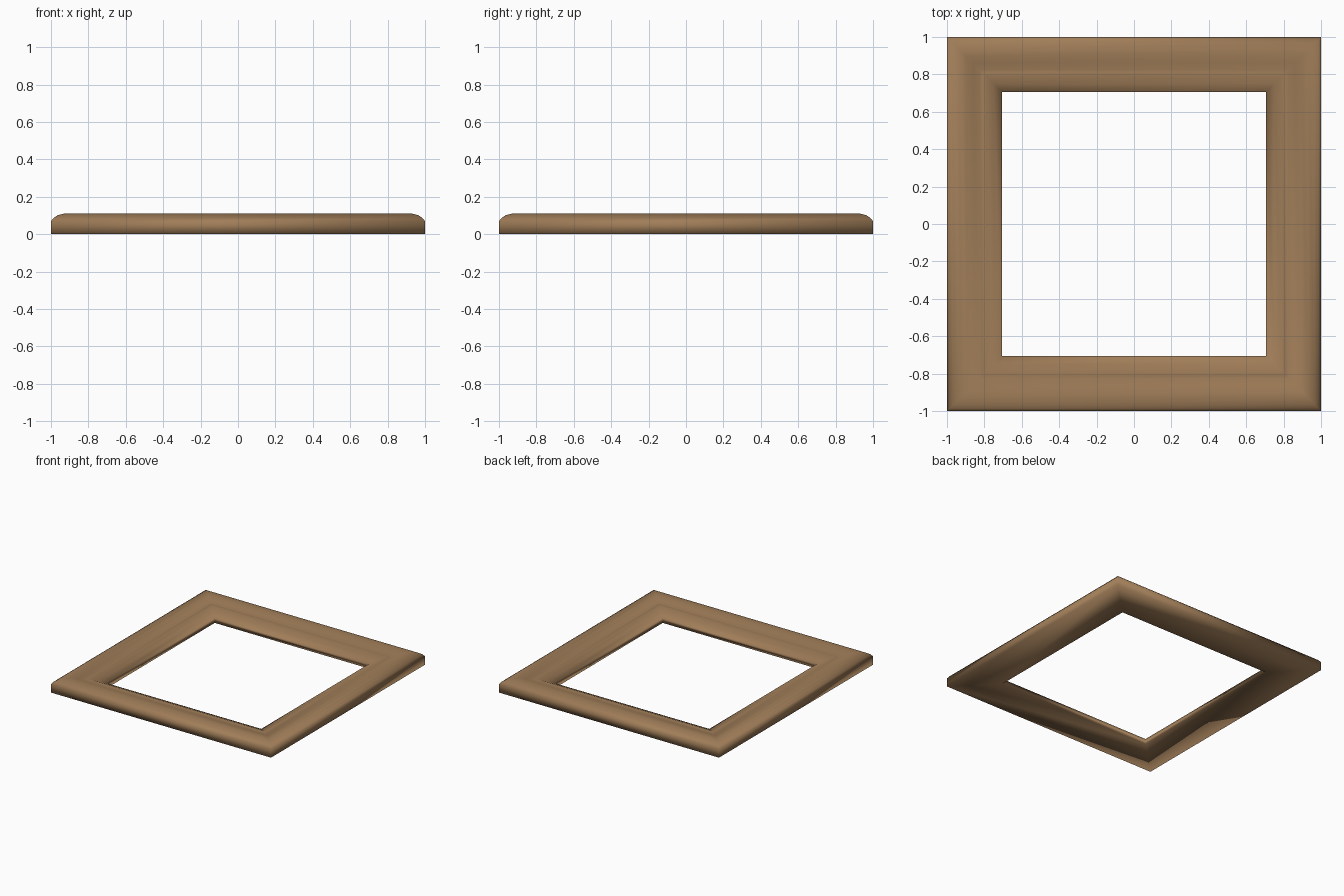
import bpy, bmesh

if "Cube" in bpy.data.objects:
    bpy.data.objects.remove(bpy.data.objects["Cube"])

# Moulding cross-section: (distance from centre, height), outside to inside
PROFILE = [(1.0, 0.0), (1.0, 0.07), (0.985, 0.088), (0.965, 0.101), (0.93, 0.11),
           (0.895, 0.105), (0.86, 0.094), (0.825, 0.083), (0.81, 0.086),
           (0.79, 0.084), (0.75, 0.067), (0.705, 0.045), (0.705, 0.0)]
CORNERS = [(1, -1), (1, 1), (-1, 1), (-1, -1)]

wood = bpy.data.materials.new("brown wood")
wood.diffuse_color = (0.35, 0.205, 0.098, 1)
wood.use_nodes = True
wood.node_tree.nodes["Principled BSDF"].inputs["Base Color"].default_value = wood.diffuse_color

# Sweep the cross-section around the square with mitred corners
bm = bmesh.new()
rings = [[bm.verts.new((cx * d, cy * d, z)) for d, z in PROFILE] for cx, cy in CORNERS]
n = len(PROFILE)
for i in range(4):
    a, b = rings[i], rings[(i + 1) % 4]
    for j in range(n):
        k = (j + 1) % n
        bm.faces.new((a[j], b[j], b[k], a[k]))
bmesh.ops.recalc_face_normals(bm, faces=bm.faces)
for f in bm.faces:
    f.smooth = True

mesh = bpy.data.meshes.new("square_frame")
bm.to_mesh(mesh)
bm.free()
mesh.materials.append(wood)
frame = bpy.data.objects.new("square_frame", mesh)
bpy.context.collection.objects.link(frame)
